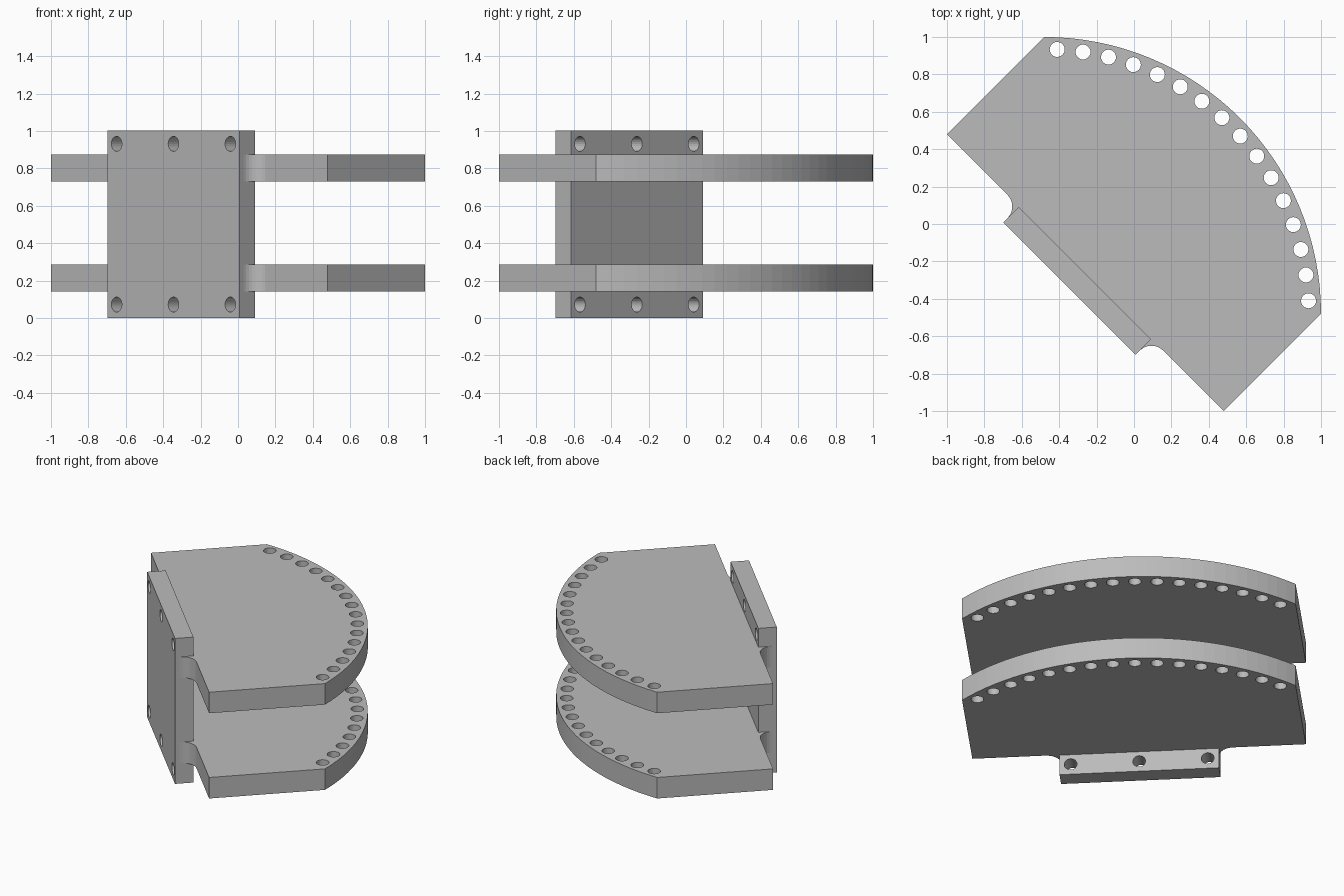
import bpy
import bmesh
from math import pi, sin, cos, radians
from mathutils import Matrix

cube = bpy.data.objects.get("Cube")
if cube:
    bpy.data.objects.remove(cube, do_unlink=True)

# One plain grey for the whole bracket
grey = bpy.data.materials.new("plain grey")
grey.use_nodes = True
COLOUR = (0.5, 0.5, 0.5, 1)
grey.diffuse_color = COLOUR
grey.node_tree.nodes["Principled BSDF"].inputs["Base Color"].default_value = COLOUR

# The part is symmetric about a diagonal, so it is modelled straight and turned
TURN = Matrix.Rotation(radians(-45), 4, "Z")


def arc(cx, cy, r, start, end, steps):
    """Points along a circular arc, angles in radians."""
    angles = [start + (end - start) * i / steps for i in range(steps + 1)]
    return [(cx + r * cos(a), cy + r * sin(a)) for a in angles]


def circle(cx, cy, r, sides=24):
    return arc(cx, cy, r, 0, 2 * pi, sides)[:-1]


def slab(name, outline, holes, thickness, matrix):
    """Extrude a flat outline with holes into a solid mesh centred on its plane."""
    curve = bpy.data.curves.new(name + "_profile", "CURVE")
    curve.dimensions = "2D"
    curve.fill_mode = "BOTH"
    curve.extrude = thickness / 2
    for loop in [outline] + holes:
        spline = curve.splines.new("POLY")
        spline.points.add(len(loop) - 1)
        for point, (x, y) in zip(spline.points, loop):
            point.co = (x, y, 0, 1)
        spline.use_cyclic_u = True
    helper = bpy.data.objects.new(name + "_profile", curve)
    bpy.context.collection.objects.link(helper)
    bpy.context.view_layer.update()
    graph = bpy.context.evaluated_depsgraph_get()
    mesh = bpy.data.meshes.new_from_object(helper.evaluated_get(graph))
    bpy.data.objects.remove(helper, do_unlink=True)

    bm = bmesh.new()
    bm.from_mesh(mesh)
    bmesh.ops.remove_doubles(bm, verts=bm.verts, dist=0.0001)
    bmesh.ops.transform(bm, matrix=matrix, verts=bm.verts)
    bmesh.ops.recalc_face_normals(bm, faces=bm.faces)
    for face in bm.faces:
        face.smooth = False
        face.material_index = 0
    bm.to_mesh(mesh)
    bm.free()
    mesh.name = name
    mesh.materials.clear()
    mesh.materials.append(grey)
    part = bpy.data.objects.new(name, mesh)
    bpy.context.collection.objects.link(part)
    return part


# Shared dimensions
HALF_WIDTH, EDGE = 1.0465, -0.368
ARC_CENTRE, ARC_RADIUS, HOLE_RING = -0.679, 1.48, 1.415
PLATE_HALF, PLATE_FRONT, PLATE_BACK = 0.5, -0.488, -0.371
HOLE, FILLET, HEIGHT = 0.04, 0.09, 1.003

# Curved shelves: arc, straight ends, and fillets running into the mounting plate
outline = arc(0, ARC_CENTRE, ARC_RADIUS, pi / 4, 3 * pi / 4, 32)
outline.append((-HALF_WIDTH, EDGE))
outline += arc(-PLATE_HALF - FILLET, EDGE - FILLET, FILLET, pi / 2, 0, 8)
outline += arc(PLATE_HALF + FILLET, EDGE - FILLET, FILLET, pi, pi / 2, 8)
outline.append((HALF_WIDTH, EDGE))

# Sixteen evenly spaced holes follow the curved rim
COUNT = 16
ring = []
for i in range(COUNT):
    a = pi / 4 + (i + 0.5) * pi / 2 / COUNT
    ring.append(circle(HOLE_RING * cos(a), ARC_CENTRE + HOLE_RING * sin(a), HOLE))

for name, z in (("lower_shelf", 0.213), ("upper_shelf", 0.801)):
    slab(name, outline, ring, 0.145, TURN @ Matrix.Translation((0, 0, z)))

# Upright mounting plate with a row of screw holes along the top and bottom
rectangle = [(-PLATE_HALF, 0), (PLATE_HALF, 0), (PLATE_HALF, HEIGHT), (-PLATE_HALF, HEIGHT)]
screws = [circle(u, z, HOLE) for u in (-0.43, 0, 0.43) for z in (0.072, HEIGHT - 0.072)]
stand = Matrix.Translation((0, (PLATE_FRONT + PLATE_BACK) / 2, 0)) @ Matrix.Rotation(pi / 2, 4, "X")
slab("mounting_plate", rectangle, screws, PLATE_BACK - PLATE_FRONT, TURN @ stand)
